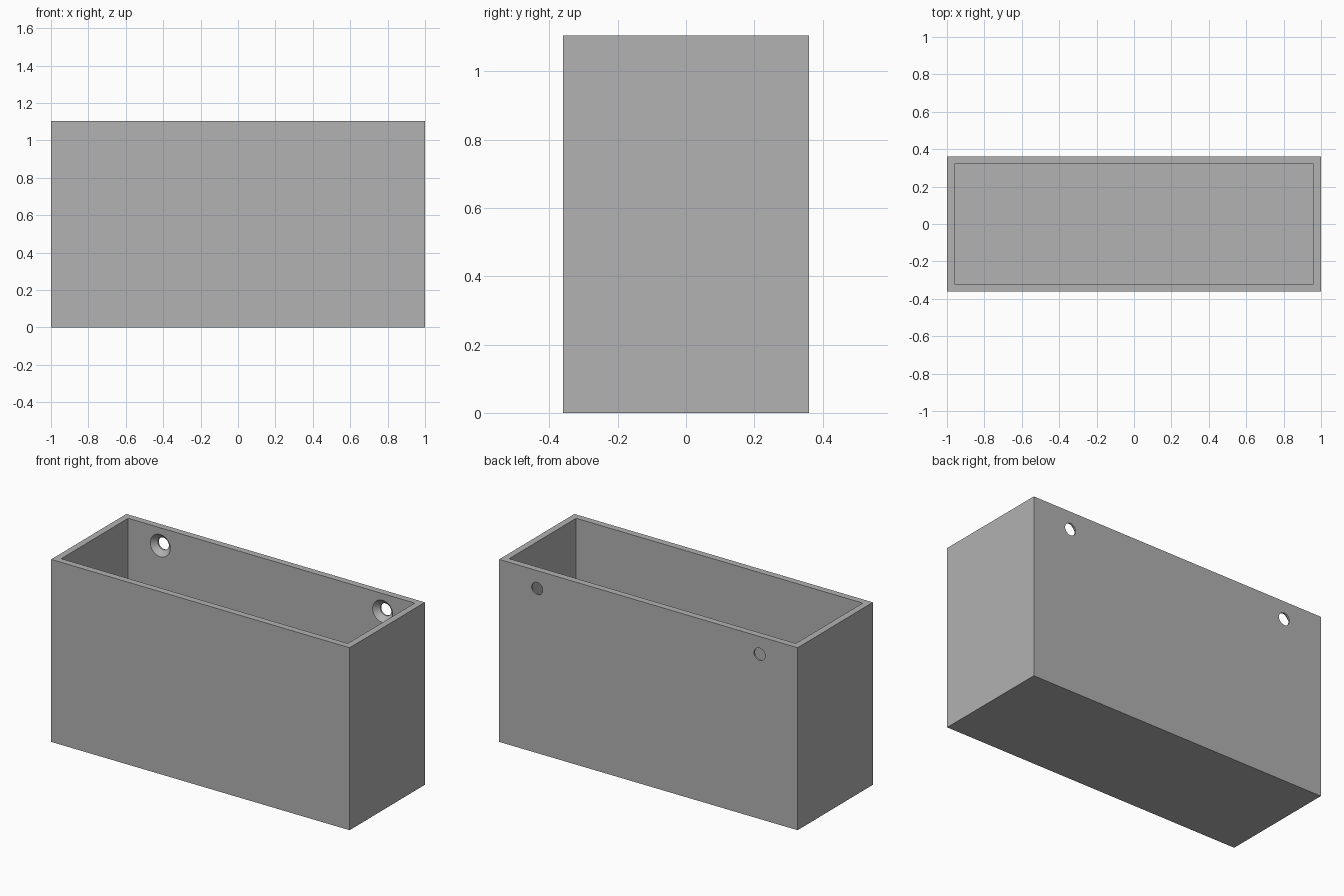
import bpy, bmesh, math
from mathutils import Vector

if "Cube" in bpy.data.objects:
    bpy.data.objects.remove(bpy.data.objects["Cube"])

W, D, H, T = 2.0, 0.72, 1.105, 0.04      # width, depth, height, wall thickness
HOLE_X, HOLE_Z = 0.745, 0.997            # screw hole centres
R_HOLE, R_SINK, SINK = 0.037, 0.067, 0.03

grey = bpy.data.materials.new("grey plastic")
grey.diffuse_color = (0.445, 0.445, 0.445, 1)
grey.use_nodes = True
grey.node_tree.nodes["Principled BSDF"].inputs["Base Color"].default_value = grey.diffuse_color


def add_object(name, bm):
    mesh = bpy.data.meshes.new(name)
    bmesh.ops.recalc_face_normals(bm, faces=bm.faces)
    bm.to_mesh(mesh)
    bm.free()
    mesh.materials.append(grey)
    obj = bpy.data.objects.new(name, mesh)
    bpy.context.collection.objects.link(obj)
    return obj


# Open box: inset the top face and push it down to the floor
bm = bmesh.new()
bmesh.ops.create_cube(bm, size=1)
for v in bm.verts:
    v.co = Vector((v.co.x * W, v.co.y * D, (v.co.z + 0.5) * H))
top = max(bm.faces, key=lambda f: f.calc_center_median().z)
bmesh.ops.inset_region(bm, faces=[top], thickness=T, use_even_offset=True)
pit = bmesh.ops.extrude_discrete_faces(bm, faces=[top])["faces"][0]
for v in pit.verts:
    v.co.z = T
box = add_object("open_box", bm)

# Countersunk screw holes through the back wall, turned from one profile
inner, outer = D / 2 - T, D / 2
profile = [(0, inner - 0.02), (R_SINK, inner - 0.02), (R_SINK, inner),
           (R_HOLE, inner + SINK), (R_HOLE, outer + 0.02), (0, outer + 0.02)]
bm = bmesh.new()
for side in (-1, 1):
    centre = Vector((side * HOLE_X, 0, HOLE_Z))
    verts = [bm.verts.new(centre + Vector((r, y, 0))) for r, y in profile]
    edges = [bm.edges.new(pair) for pair in zip(verts, verts[1:])]
    bmesh.ops.spin(bm, geom=verts + edges, cent=centre, axis=(0, 1, 0),
                   angle=math.tau, steps=48, use_merge=False)
bmesh.ops.remove_doubles(bm, verts=bm.verts, dist=0.0005)
cutter = add_object("screw_hole_cutter", bm)
cutter.hide_render = True

cut = box.modifiers.new("screw_holes", 'BOOLEAN')
cut.operation, cut.solver, cut.object = 'DIFFERENCE', 'EXACT', cutter
bpy.context.view_layer.objects.active = box
box.select_set(True)
bpy.ops.object.modifier_apply(modifier=cut.name)
bpy.data.objects.remove(cutter)
bpy.ops.object.shade_smooth_by_angle(angle=math.radians(30))
